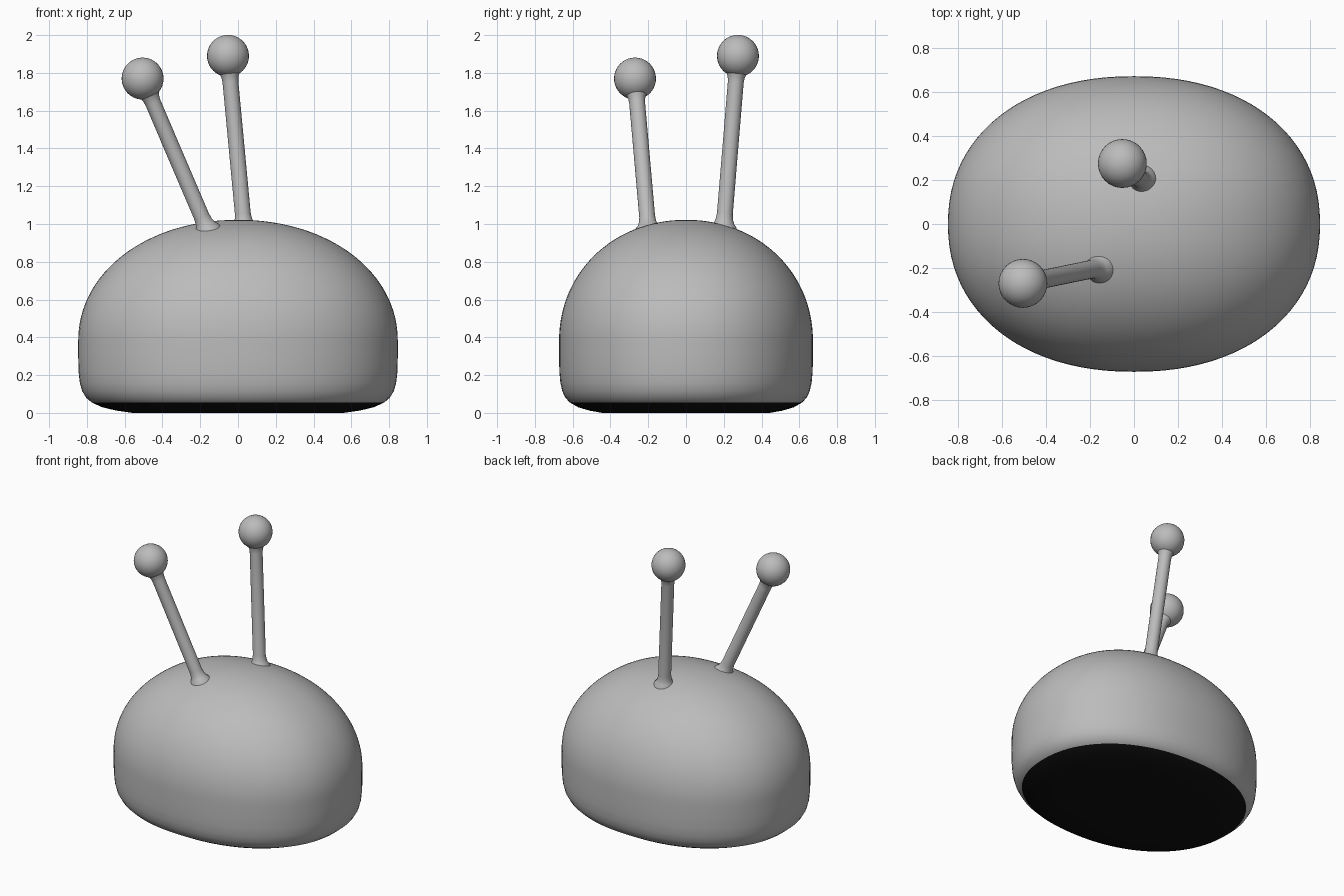
import bpy, bmesh, math
from mathutils import Vector

if "Cube" in bpy.data.objects:
    bpy.data.objects.remove(bpy.data.objects["Cube"])


def material(name, rgb):
    m = bpy.data.materials.new(name)
    m.diffuse_color = (*rgb, 1)
    m.use_nodes = True
    m.node_tree.nodes["Principled BSDF"].inputs["Base Color"].default_value = m.diffuse_color
    return m


grey = material("soft_grey", (0.5, 0.5, 0.5))
black = material("black", (0.005, 0.005, 0.005))


def loft(name, rings, mats):
    """Skin a stack of closed rings; the ends are capped."""
    bm = bmesh.new()
    loops = [[bm.verts.new(p) for p in ring] for ring in rings]
    n = len(loops[0])
    for a, b in zip(loops, loops[1:]):
        for i in range(n):
            j = (i + 1) % n
            bm.faces.new((a[i], a[j], b[j], b[i]))
    bm.faces.new(loops[0][::-1])
    bm.faces.new(loops[-1])
    mesh = bpy.data.meshes.new(name)
    bm.to_mesh(mesh)
    bm.free()
    for m in mats:
        mesh.materials.append(m)
    ob = bpy.data.objects.new(name, mesh)
    bpy.context.collection.objects.link(ob)
    smooth(ob, 40)
    return ob


def smooth(ob, angle):
    bpy.ops.object.select_all(action="DESELECT")
    ob.select_set(True)
    bpy.context.view_layer.objects.active = ob
    bpy.ops.object.shade_smooth_by_angle(angle=math.radians(angle))


def spow(v, e):
    return math.copysign(abs(v) ** e, v)


# Body: rounded oval base wall below a dome
A, B, N = 0.846, 0.672, 96
profile = [(0.66, 0.0), (0.76, 0.012), (0.85, 0.03), (0.915, 0.055),
           (0.95, 0.08), (0.975, 0.115), (0.99, 0.16), (0.998, 0.22), (1.0, 0.3)]
for k in range(33):
    t = math.radians(89.2) * k / 32
    profile.append((math.cos(t) ** 0.97, 0.38 + 0.642 * math.sin(t) ** 0.97))


def oval(s, z):
    ring = []
    for i in range(N):
        t = 2 * math.pi * i / N
        ring.append((A * s * spow(math.cos(t), 0.92), B * s * spow(math.sin(t), 0.92), z))
    return ring


body = loft("body", [oval(s, z) for s, z in profile], [grey, black])

# Black underside
for f in body.data.polygons:
    if f.center.z < 0.055:
        f.material_index = 1

# Antennae: flared stalk with a ball tip
antennae = {"front": ((-0.165, -0.2, 0.975), (-0.505, -0.27, 1.77)),
            "back": ((0.032, 0.2, 0.985), (-0.053, 0.275, 1.89))}
for side, (base, tip) in antennae.items():
    base, tip = Vector(base), Vector(tip)
    axis = tip - base
    length = axis.length
    turn = axis.to_track_quat("Z", "Y")
    shape = [(0.075, -0.03), (0.068, 0.0), (0.054, 0.018), (0.046, 0.04), (0.042, 0.07),
             (0.042, length - 0.14), (0.045, length - 0.115), (0.055, length - 0.09)]
    rings = [[base + turn @ Vector((r * math.cos(i * math.pi / 12),
                                    r * math.sin(i * math.pi / 12), h))
              for i in range(24)] for r, h in shape]
    loft(side + "_stalk", rings, [grey])

    bpy.ops.mesh.primitive_uv_sphere_add(segments=32, ring_count=20, radius=0.111, location=tip)
    ball = bpy.context.object
    ball.name = side + "_ball"
    ball.data.materials.append(grey)
    smooth(ball, 40)
